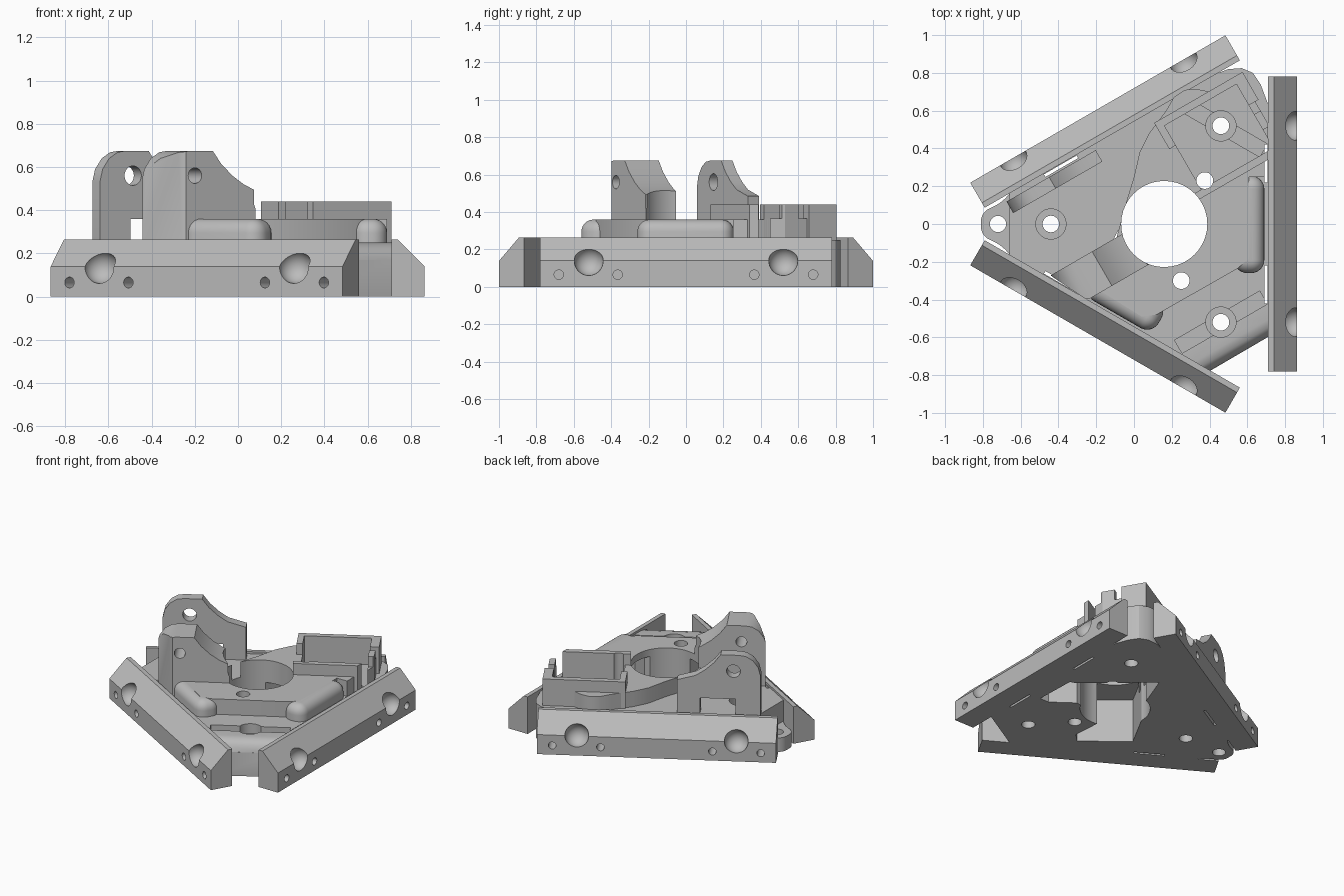
import bpy, bmesh
from math import radians, pi
from mathutils import Matrix, Vector

if "Cube" in bpy.data.objects:
    bpy.data.objects.remove(bpy.data.objects["Cube"])

grey = bpy.data.materials.new("plain grey")
grey.use_nodes = True
grey.diffuse_color = (0.5, 0.5, 0.5, 1)
grey.node_tree.nodes["Principled BSDF"].inputs["Base Color"].default_value = (0.5, 0.5, 0.5, 1)

CX = 0.16                                   # axis of the three-fold layout
I = Matrix.Identity(4)
U, V, Z = Vector((0.866, 0.5, 0)), Vector((0.5, -0.866, 0)), Vector((0, 0, 1))


def frame(a, b, c):
    return Matrix((a, b, c)).transposed().to_4x4()


UZV = frame(U, Z, V)                        # upright profiles turned 30 degrees
XZY = frame(Vector((1, 0, 0)), Z, Vector((0, -1, 0)))
UV = frame(U, -V, Z)                        # plan outlines turned 30 degrees


def spin(deg):
    c = Matrix.Translation((CX, 0, 0))
    return c @ Matrix.Rotation(radians(deg), 4, 'Z') @ c.inverted()


def finish(name, bm):
    bmesh.ops.recalc_face_normals(bm, faces=bm.faces)
    me = bpy.data.meshes.new(name)
    bm.to_mesh(me)
    bm.free()
    me.materials.append(grey)
    ob = bpy.data.objects.new(name, me)
    bpy.context.collection.objects.link(ob)
    return ob


def prism(name, pts, z0, z1, m=I, corner=0, top=0):
    """Extruded outline with optional rounded corners and rounded top rim."""
    bm = bmesh.new()
    f = bm.faces.new([bm.verts.new((x, y, z0)) for x, y in pts])
    for v in bmesh.ops.extrude_face_region(bm, geom=[f])["geom"]:
        if isinstance(v, bmesh.types.BMVert):
            v.co.z = z1
    bmesh.ops.recalc_face_normals(bm, faces=bm.faces)
    if corner:
        es = [e for e in bm.edges if abs(e.verts[0].co.z - e.verts[1].co.z) > 1e-4]
        bmesh.ops.bevel(bm, geom=es, offset=corner, segments=8, profile=0.5,
                        affect='EDGES', clamp_overlap=True)
    if top:
        es = [e for e in bm.edges if min(v.co.z for v in e.verts) > z1 - 1e-4]
        bmesh.ops.bevel(bm, geom=es, offset=top, segments=6, profile=0.5,
                        affect='EDGES', clamp_overlap=True)
    bm.transform(m)
    return finish(name, bm)


def box(name, a, b, c, m=I):
    return prism(name, [(a[0], b[0]), (a[1], b[0]), (a[1], b[1]), (a[0], b[1])], c[0], c[1], m)


def rod(p, r, length, axis=Z):
    bm = bmesh.new()
    rot = Vector(axis).to_track_quat('Z', 'Y').to_matrix().to_4x4()
    bmesh.ops.create_cone(bm, cap_ends=True, segments=40, radius1=r, radius2=r, depth=length,
                          matrix=Matrix.Translation(p) @ rot)
    return finish("cutter", bm)


def ball(p, r):
    bm = bmesh.new()
    bmesh.ops.create_uvsphere(bm, u_segments=28, v_segments=16, radius=r,
                              matrix=Matrix.Translation(p))
    return finish("cutter", bm)


def combine(ob, other, op='DIFFERENCE'):
    mod = ob.modifiers.new("cut", 'BOOLEAN')
    mod.operation, mod.object, mod.solver = op, other, 'EXACT'
    bpy.context.view_layer.objects.active = ob
    bpy.ops.object.modifier_apply(modifier=mod.name)
    bpy.data.objects.remove(other)


# Rails with ball sockets and screw holes
rail = prism("right_rail", [(0.71, 0), (0.863, 0), (0.863, 0.14), (0.74, 0.265), (0.71, 0.265)],
             -0.78, 0.78, XZY)
for s in (-1, 1):
    combine(rail, ball((0.85, s * 0.52, 0.138), 0.078))
    combine(rail, rod((0.93, s * 0.52, 0.138), 0.077, 0.16, (1, 0, 0)))
    for y in (0.365, 0.68):
        combine(rail, rod((0.86, s * y, 0.065), 0.025, 0.22, (1, 0, 0)))
rails = [rail]
for name, a in (("back_rail", 120), ("front_rail", 240)):
    ob = bpy.data.objects.new(name, rail.data.copy())
    ob.data.transform(spin(a))
    bpy.context.collection.objects.link(ob)
    rails.append(ob)

# Base plate with a rounded front corner
plate = prism("base_plate", [(0.715, -0.595), (0.39, -0.785), (-0.66, -0.18), (-0.66, 0.18),
                             (0.42, 0.79), (0.5, 0.82), (0.57, 0.825), (0.63, 0.8),
                             (0.67, 0.74), (0.715, 0.62)], 0, 0.25)
combine(plate, prism("cutter", [(0.87, 0.251), (0.91, 0.24), (0.935, 0.215), (0.953, 0.17),
                                (1, 0.17), (1, 0.3), (0.87, 0.3)], -0.4, 0.4, spin(-60) @ XZY))
for a in (60, 180, 300):                    # bolt grooves
    m = spin(a)
    combine(plate, box("cutter", (0.72, 0.8), (-0.26, 0.26), (0.19, 0.4), m))
    combine(plate, rod(m @ Vector((0.76, 0, 0.24)), 0.08, 0.12))
for a in (0, 120, 240):                     # slits beside the rails
    for y in (-0.32, 0.32):
        combine(plate, box("cutter", (0.69, 0.706), (y - 0.1, y + 0.1), (-0.1, 0.5), spin(a)))

# Low tab at the left corner
tab = prism("left_tab", [(-0.64, -0.19), (-0.64, 0.19), (-0.69, 0.12), (-0.81, 0.06),
                         (-0.81, -0.06), (-0.69, -0.12)], 0, 0.1, corner=0.045)
combine(tab, rod((-0.72, 0, 0), 0.043, 1))

# Flat deck with a rounded air duct on two sides
deck = prism("duct_deck", [(-0.2, -0.34), (0.04, -0.49), (0.12, -0.48), (0.55, -0.235),
                           (0.61, -0.18), (0.61, 0.25), (0.69, 0.25), (0.69, 0.45), (0.53, 0.72),
                           (0.4, 0.7), (0.33, 0.715), (0.27, 0.71), (0.21, 0.67), (0.17, 0.6),
                           (0.08, 0.48), (0.03, 0.38), (0, 0.25), (-0.04, 0.12), (-0.1, -0.1)],
             0.2, 0.36)
right_duct = prism("right_duct", [(0.53, -0.26), (0.69, -0.26), (0.69, 0.255), (0.53, 0.255)],
                   0.2, 0.36, corner=0.07, top=0.065)
front_duct = prism("front_duct", [(-0.27, -0.375), (0.095, -0.585), (0.18, -0.44), (-0.185, -0.23)],
                   0.2, 0.36, corner=0.07, top=0.065)


# Fan ears
def ear(name, v0, v1, tail):
    return prism(name, [(-0.525, 0.2), (-0.525, 0.53), (-0.51, 0.59), (-0.475, 0.64), (-0.43, 0.668),
                        (-0.385, 0.675), (-0.265, 0.675), (-0.22, 0.615), (-0.16, 0.56),
                        (-0.1, 0.52)] + tail, v0, v1, UZV)


front_ear = ear("front_ear", 0.015, 0.225, [(-0.045, 0.495), (-0.045, 0.43), (-0.03, 0.39),
                                            (0.01, 0.37), (0.08, 0.36), (0.08, 0.2)])
combine(front_ear, prism("cutter", [(-0.46, -0.26), (-0.26, -0.395), (-0.23, -0.4), (1, -0.4),
                                    (1, 1), (-0.46, 1)], 0, 1), 'INTERSECT')
combine(front_ear, rod(U * -0.36 + V * 0.2 + Z * 0.56, 0.036, 0.6, V))
back_ear = ear("back_ear", -0.44, -0.37, [(0.02, 0.485), (0.02, 0.2)])
combine(back_ear, rod(U * -0.348 + V * -0.4 + Z * 0.56, 0.045, 0.3, V))
combine(back_ear, box("cutter", (-0.36, -0.13), (0.1, 0.36), (-0.5, -0.3), UZV))

# Open sensor tray: outer wall, inner wall and a stepped end wall
combine(deck, box("cutter", (0.4, 0.86), (-0.02, 0.37), (0.1, 0.6), UV))
walls = [("outer", (0.36, 0.9), (0.37, 0.41), 0.44), ("inner", (0.36, 0.86), (-0.06, -0.02), 0.44),
         ("end_low", (0.84, 0.88), (-0.02, 0.37), 0.365), ("end_mid", (0.84, 0.88), (0.09, 0.185), 0.44),
         ("end_far", (0.84, 0.9), (0.24, 0.39), 0.44), ("left_stub", (0.36, 0.4), (0.25, 0.38), 0.44)]
tray = []
for n, u, v, h in walls:
    w = box("tray_" + n + "_wall", u, v, (0.2, h), UV)
    combine(w, box("cutter", (0.71, 1.2), (-1, 1), (0, 1)))
    tray.append(w)

# Air passages below, centre bore and bolt holes
upper = [plate, deck, right_duct, front_duct, front_ear]
for ob in upper:
    combine(ob, prism("cutter", [(0.62, -0.21), (0.61, 0.08), (0.2, 0.2), (0, 0.12), (-0.2, -0.25),
                                 (0.08, -0.48), (0.14, -0.42), (0.12, -0.15), (0.4, -0.1),
                                 (0.55, -0.21)], -0.1, 0.31))
combine(plate, prism("cutter", [(0.6, 0.07), (0.16, 0.445), (0.05, 0.15), (0.2, 0)], -0.1, 0.22))
for ob in upper + [tray[1]]:
    combine(ob, rod((CX, 0, 0), 0.228, 2))
for ob in (plate, deck, front_duct, tray[1]):
    for x, y in ((0.25, -0.3), (0.375, 0.23), (-0.44, 0), (0.46, 0.52), (0.46, -0.52)):
        combine(ob, rod((x, y, 0), 0.044, 2))

# Smooth the curved surfaces and keep the edges crisp
bpy.ops.object.select_all(action='DESELECT')
for ob in rails + upper + [tab, back_ear] + tray:
    ob.select_set(True)
bpy.context.view_layer.objects.active = plate
bpy.ops.object.shade_smooth_by_angle(angle=pi / 6)
